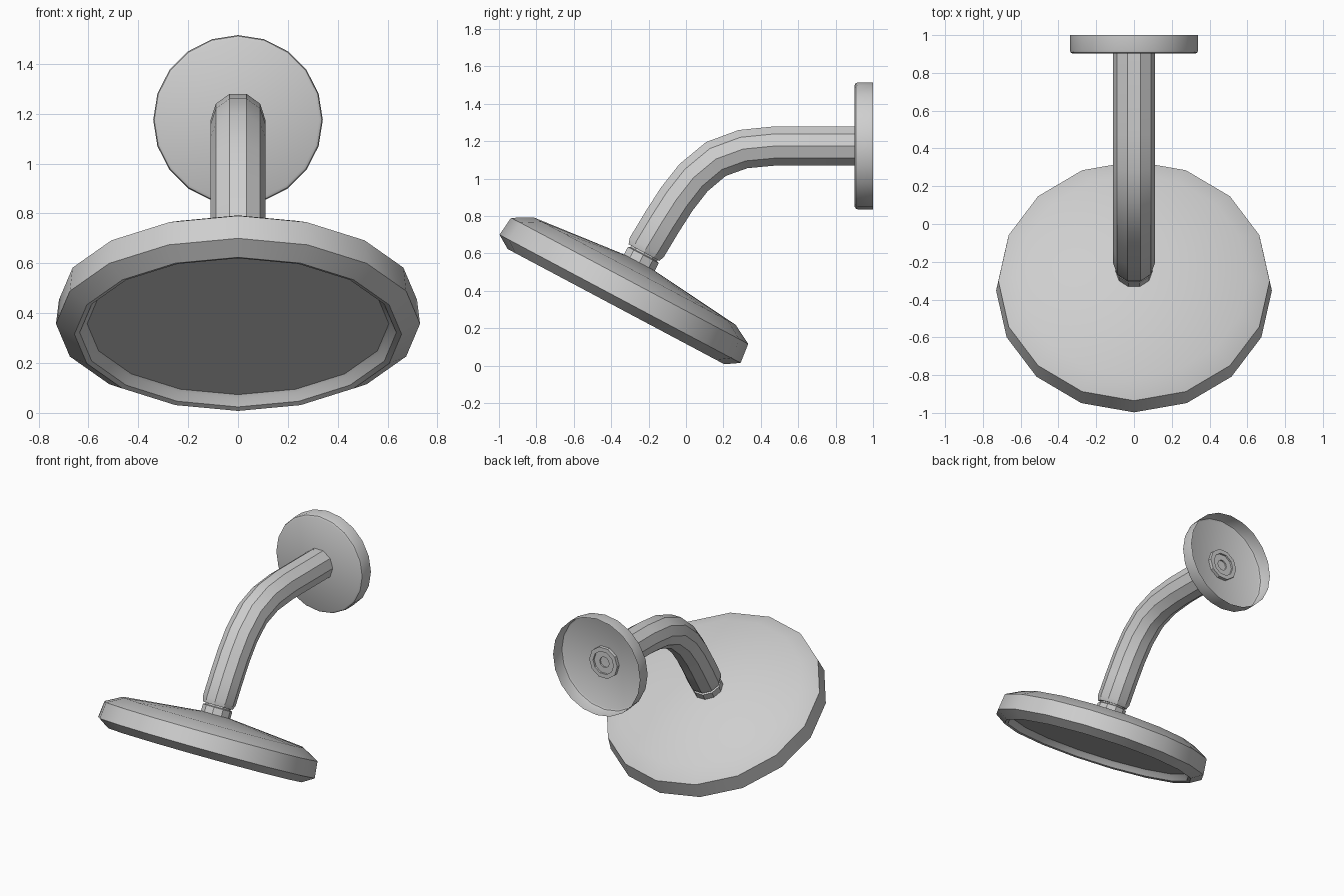
import bpy, bmesh, math
from mathutils import Matrix, Vector

if "Cube" in bpy.data.objects:
    bpy.data.objects.remove(bpy.data.objects["Cube"])

metal = bpy.data.materials.new("grey_metal")
metal.diffuse_color = (0.62, 0.62, 0.62, 1)
metal.use_nodes = True
metal.node_tree.nodes["Principled BSDF"].inputs["Base Color"].default_value = metal.diffuse_color


def skin(name, rings, cap_start=True, cap_end=True):
    """Join a list of equal point rings into one surface."""
    bm = bmesh.new()
    rows = [[bm.verts.new(p) for p in ring] for ring in rings]
    n = len(rows[0])
    for a, b in zip(rows, rows[1:]):
        for j in range(n):
            k = (j + 1) % n
            bm.faces.new((a[j], a[k], b[k], b[j]))
    if cap_start:
        bm.faces.new(rows[0][::-1])
    if cap_end:
        bm.faces.new(rows[-1])
    mesh = bpy.data.meshes.new(name)
    bm.to_mesh(mesh)
    bm.free()
    mesh.materials.append(metal)
    ob = bpy.data.objects.new(name, mesh)
    bpy.context.collection.objects.link(ob)
    bpy.ops.object.select_all(action='DESELECT')
    ob.select_set(True)
    bpy.context.view_layer.objects.active = ob
    bpy.ops.object.shade_smooth_by_angle(angle=math.radians(30))
    return ob


def ring(centre, axis, r, sides):
    """Polygon around an axis lying in the yz plane, first corner on +x."""
    x = Vector((1, 0, 0))
    y = axis.cross(x)
    return [centre + r * (math.cos(t) * x + math.sin(t) * y)
            for t in (2 * math.pi * j / sides for j in range(sides))]


def lathe(name, profile, origin, axis, sides, **caps):
    return skin(name, [ring(origin + axis * h, axis, r, sides) for r, h in profile], **caps)


# Tilted spray head: recessed face, bevelled rim, shallow dome
tilt = math.radians(28)
head_axis = Vector((0, math.sin(tilt), math.cos(tilt)))
head_origin = Vector((0, -0.479 * math.cos(tilt), 0.479 * math.sin(tilt)))
lathe("spray_head", [(0.605, 0.15), (0.615, 0.14), (0.635, 0.11), (0.656, 0.103),
                     (0.73, 0.15), (0.718, 0.259), (0.61, 0.318), (0.09, 0.37)],
      head_origin, head_axis, 16)

# Collar and thin neck between head and arm
lathe("collar", [(0.098, 0.34), (0.098, 0.415), (0.085, 0.42), (0.085, 0.445)],
      head_origin, head_axis, 10)

# Bent ten-sided arm, swept from the head up to the wall
path = [(-0.225, 0.605, 0.098), (-0.21, 0.632, 0.11), (-0.13, 0.765, 0.11),
        (-0.05, 0.89, 0.11), (0.04, 1.005, 0.11), (0.16, 1.105, 0.11),
        (0.305, 1.158, 0.11), (0.48, 1.175, 0.11), (0.9, 1.175, 0.11)]
pts = [Vector((0, y, z)) for y, z, r in path]
rings = []
for i, p in enumerate(pts):
    before = (p - pts[i - 1]).normalized() if i else head_axis
    after = (pts[i + 1] - p).normalized() if i < len(pts) - 1 else Vector((0, 1, 0))
    rings.append(ring(p, (before + after).normalized(), path[i][2], 10))
skin("arm", rings)

# Wall flange: shallow cup open at the back
wall_axis = Vector((0, 1, 0))
wall_origin = Vector((0, 0, 1.175))
lathe("wall_flange", [(0.325, 0.902), (0.336, 0.908), (0.34, 0.92), (0.34, 1.0)],
      wall_origin, wall_axis, 20, cap_end=False)

# Arm end seen inside the flange, with a water inlet
lathe("arm_inlet", [(0.11, 0.88), (0.11, 0.925), (0.08, 0.925), (0.08, 0.912),
                    (0.037, 0.912), (0.037, 0.86)],
      wall_origin, wall_axis, 10)
